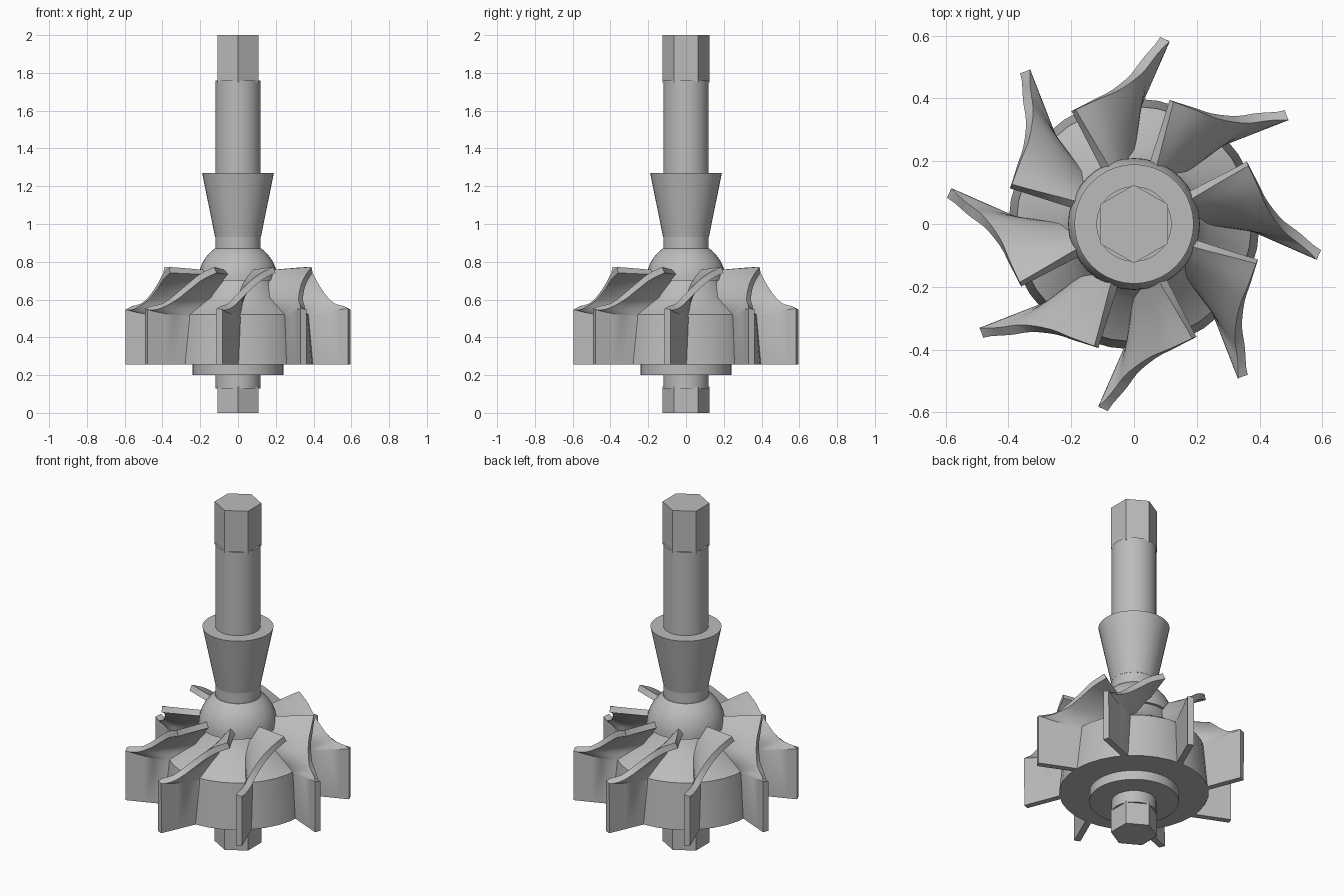
import bpy, bmesh, math
from mathutils import Vector

if "Cube" in bpy.data.objects:
    bpy.data.objects.remove(bpy.data.objects["Cube"])

steel = bpy.data.materials.new("grey_steel")
steel.diffuse_color = (0.5, 0.5, 0.5, 1)
steel.use_nodes = True
steel.node_tree.nodes["Principled BSDF"].inputs["Base Color"].default_value = steel.diffuse_color


def finish(name, bm, smooth=True):
    bmesh.ops.recalc_face_normals(bm, faces=bm.faces)
    me = bpy.data.meshes.new(name)
    bm.to_mesh(me)
    bm.free()
    me.materials.append(steel)
    ob = bpy.data.objects.new(name, me)
    bpy.context.collection.objects.link(ob)
    if smooth:
        shade(ob)
    return ob


def activate(ob):
    bpy.ops.object.select_all(action='DESELECT')
    ob.select_set(True)
    bpy.context.view_layer.objects.active = ob


def shade(ob):
    activate(ob)
    bpy.ops.object.shade_smooth_by_angle(angle=math.radians(30))


def lathe(name, profile, sides=40, smooth=True):
    """Turn an open (radius, height) profile about z and cap both ends."""
    bm = bmesh.new()
    rings = []
    for r, z in profile:
        angles = [math.pi / 2 + 2 * math.pi * i / sides for i in range(sides)]
        rings.append([bm.verts.new((r * math.cos(a), r * math.sin(a), z)) for a in angles])
    for a, b in zip(rings, rings[1:]):
        for i in range(sides):
            j = (i + 1) % sides
            bm.faces.new((a[i], a[j], b[j], b[i]))
    bm.faces.new(rings[0][::-1])
    bm.faces.new(rings[-1])
    return finish(name, bm, smooth)


# Shaft with a hexagonal drive at each end
lathe("shaft", [(0.12, 0.13), (0.12, 1.76)])
lathe("lower_hex_end", [(0.125, 0), (0.125, 0.14)], 6, False)
lathe("upper_hex_end", [(0.125, 1.75), (0.125, 2)], 6, False)

# Flared collar, washer, dome and hub
lathe("flared_collar", [(0.121, 0.93), (0.19, 1.27)])
lathe("washer", [(0.24, 0.2), (0.24, 0.256)])
dome = [(0.21 * math.cos(math.radians(a)), 0.70 + 0.21 * math.sin(math.radians(a)))
        for a in range(0, 55, 6)]
lathe("hub_dome", dome)
lathe("hub", [(0.40, 0.255), (0.375, 0.52), (0.24, 0.61), (0.19, 0.71)], 32)

# Blade guide points: radius, height, angle, from leading edge to trailing edge
ROOT = [(.19, .745, 117), (.20, .70, 106), (.21, .64, 97),
        (.24, .58, 92.5), (.32, .51, 91.5), (.35, .50, 91)]
RIM = [(.41, .757, 118), (.415, .72, 107), (.43, .67, 98),
       (.475, .605, 89.5), (.53, .566, 85), (.597, .55, 80.5)]


def smooth_path(points, steps=3):
    p = [Vector((r * math.cos(math.radians(a)), r * math.sin(math.radians(a)), z))
         for r, z, a in points]
    p = [2 * p[0] - p[1]] + p + [2 * p[-1] - p[-2]]
    path = []
    for a, b, c, d in zip(p, p[1:], p[2:], p[3:]):
        for k in range(steps):
            t = k / steps
            path.append(0.5 * (2 * b + (c - a) * t + (2 * a - 5 * b + 4 * c - d) * t * t
                               + (3 * b - a - 3 * c + d) * t ** 3))
    path.append(p[-2])
    # Straight drop to the flat lower edge
    path.append(Vector((p[-2].x, p[-2].y, 0.255)))
    return path


def blade(name, turn):
    bm = bmesh.new()
    grid = [[bm.verts.new(h.lerp(s, k / 5)) for k in range(6)]
            for h, s in zip(smooth_path(ROOT), smooth_path(RIM))]
    for a, b in zip(grid, grid[1:]):
        for k in range(5):
            bm.faces.new((a[k], a[k + 1], b[k + 1], b[k]))
    ob = finish(name, bm, False)
    mod = ob.modifiers.new("thickness", 'SOLIDIFY')
    mod.thickness = 0.034
    mod.offset = 0
    activate(ob)
    bpy.ops.object.modifier_apply(modifier=mod.name)
    shade(ob)
    ob.rotation_euler.z = turn


for i in range(8):
    blade(f"blade_{i + 1}", i * math.pi / 4)
